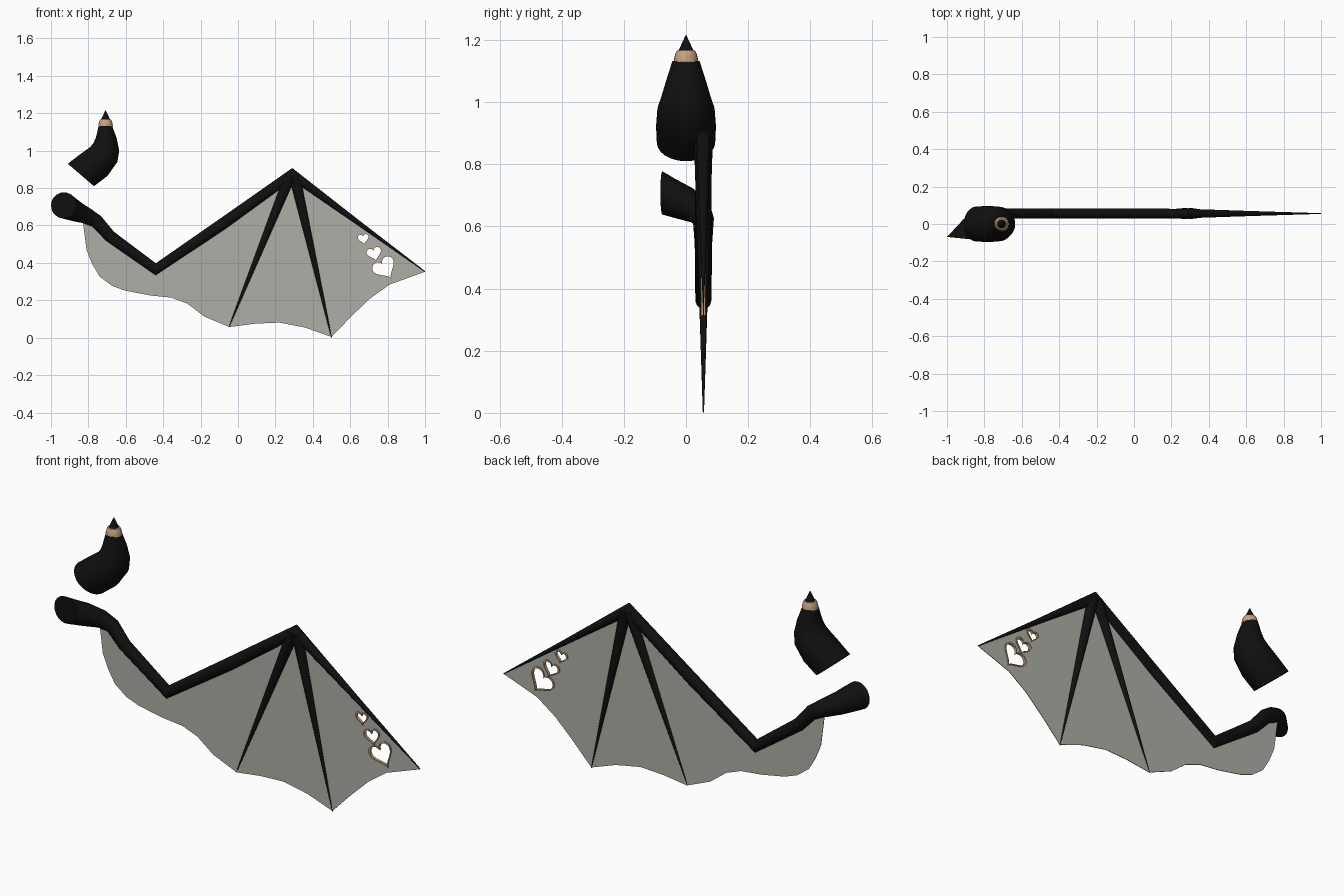
import bpy, bmesh, math
from mathutils import Vector, Matrix

if "Cube" in bpy.data.objects:
    bpy.data.objects.remove(bpy.data.objects["Cube"])

WING_Y = 0.056


def material(name, rgb):
    m = bpy.data.materials.new(name)
    m.diffuse_color = (*rgb, 1)
    m.use_nodes = True
    m.node_tree.nodes["Principled BSDF"].inputs["Base Color"].default_value = m.diffuse_color
    return m


BLACK = material("matte black", (0.005, 0.005, 0.005))
GREY = material("membrane grey", (0.42, 0.425, 0.38))
GOLD = material("rose gold", (0.56, 0.36, 0.21))


def add_object(name, mesh, mat, smooth=40):
    mesh.materials.clear()
    mesh.materials.append(mat)
    mesh.shade_smooth()
    mesh.set_sharp_from_angle(angle=math.radians(smooth))
    ob = bpy.data.objects.new(name, mesh)
    bpy.context.collection.objects.link(ob)
    return ob


def loft(name, rings, mat, sides=20, smooth=40, closed=False):
    """Skin a list of point rings; caps the ends unless closed into a loop."""
    bm = bmesh.new()
    vs = [[bm.verts.new(p) for p in ring] for ring in rings]
    n = len(vs[0])
    pairs = list(zip(vs, vs[1:])) + ([(vs[-1], vs[0])] if closed else [])
    for a, b in pairs:
        for i in range(n):
            j = (i + 1) % n
            bm.faces.new((a[i], a[j], b[j], b[i]))
    if not closed:
        bm.faces.new(vs[0][::-1])
        bm.faces.new(vs[-1])
    bmesh.ops.recalc_face_normals(bm, faces=bm.faces)
    mesh = bpy.data.meshes.new(name)
    bm.to_mesh(mesh)
    bm.free()
    return add_object(name, mesh, mat, smooth)


def ellipse(c, u, v, sides=20):
    c, u, v = Vector(c), Vector(u), Vector(v)
    return [c + u * math.cos(2 * math.pi * i / sides) + v * math.sin(2 * math.pi * i / sides)
            for i in range(sides)]


def limb(name, nodes, first_dir=None):
    """Tapered tube through nodes (x, y, z, in-plane radius, depth radius)."""
    pts = [Vector(n[:3]) for n in nodes]
    segs = [(b - a).normalized() for a, b in zip(pts, pts[1:])]
    rings = []
    for i, n in enumerate(nodes):
        t = (segs[max(i - 1, 0)] + segs[min(i, len(segs) - 1)]).normalized()
        if i == 0 and first_dir:
            t = Vector(first_dir).normalized()
        v = Vector((0, 0, 1)).cross(t) if abs(t.y) > 0.5 else Vector((0, 1, 0))
        v = (v - t * v.dot(t)).normalized()
        if abs(t.y) > 0.5:       # shoulder rings: keep the vertical axis as reference
            u = t.cross(v)
            v = v if v.x > 0 else -v
            v = u.cross(t)
        else:
            u = t.cross(v)
        # common start direction (the most upward point) avoids twisting
        up = Vector((0.35, 0, 1))
        up = (up - t * up.dot(t)).normalized()
        side = t.cross(up)
        if abs(t.y) < 0.3:
            up = u if u.z > 0 else -u
            side = t.cross(up)
        rings.append(ellipse(pts[i], up * n[3], side * n[4]))
    return loft(name, rings, BLACK)


# Wing arm: flared shoulder, elbow, wrist and leading finger in one tube
limb("wing_arm", [
    (-0.932, -0.076, 0.708, 0.070, 0.068),
    (-0.865, -0.005, 0.675, 0.055, 0.055),
    (-0.805, 0.040, 0.650, 0.043, 0.043),
    (-0.755, WING_Y, 0.622, 0.036, 0.034),
    (-0.685, WING_Y, 0.543, 0.032, 0.028),
    (-0.440, WING_Y, 0.366, 0.032, 0.026),
    (-0.086, WING_Y, 0.606, 0.031, 0.027),
    (0.290, WING_Y, 0.874, 0.033, 0.025),
    (0.640, WING_Y, 0.617, 0.013, 0.013),
    (1.000, WING_Y, 0.354, 0.002, 0.002),
], first_dir=(0.1, 1, 0))

# Two inner fingers
for name, top, tip in (("inner_finger", (0.278, 0.865), (-0.048, 0.058)),
                       ("middle_finger", (0.302, 0.865), (0.500, 0.002))):
    limb(name, [(top[0], WING_Y, top[1], 0.030, 0.030),
                (tip[0], WING_Y, tip[1], 0.002, 0.002)])


# Heart outline in the wing plane
def heart(cx, cz, size, tilt, n=40):
    pts = []
    for i in range(n):
        t = 2 * math.pi * i / n
        x = math.sin(t) ** 3
        z = (13 * math.cos(t) - 5 * math.cos(2 * t) - 2 * math.cos(3 * t)
             - math.cos(4 * t) + 2.5) / 16
        p = Matrix.Rotation(tilt, 2) @ Vector((x, z)) * size
        pts.append((cx + p.x, cz + p.y))
    return pts


HEARTS = [(0.788, 0.367, 0.070, math.radians(32)),
          (0.730, 0.446, 0.047, math.radians(15)),
          (0.671, 0.526, 0.037, math.radians(8))]
RIM = 0.008

# Membrane: filled outline with heart holes
outline = [(-0.83, 0.625), (-0.81, 0.47), (-0.78, 0.395), (-0.74, 0.327), (-0.675, 0.278),
           (-0.605, 0.252), (-0.47, 0.226), (-0.355, 0.214), (-0.27, 0.182), (-0.18, 0.113),
           (-0.046, 0.057), (0.09, 0.075), (0.22, 0.081), (0.36, 0.054), (0.50, 0.004),
           (0.61, 0.118), (0.705, 0.209), (0.81, 0.284), (0.998, 0.352), (0.64, 0.615),
           (0.29, 0.87), (-0.086, 0.606), (-0.44, 0.366), (-0.685, 0.543), (-0.76, 0.63)]
curve = bpy.data.curves.new("membrane_outline", 'CURVE')
curve.dimensions = '2D'
curve.fill_mode = 'BOTH'
curve.extrude = 0.0015
for loop in [outline] + [heart(x, z, s - RIM / 2, a) for x, z, s, a in HEARTS]:
    sp = curve.splines.new('POLY')
    sp.points.add(len(loop) - 1)
    for p, (x, z) in zip(sp.points, loop):
        p.co = (x, z, 0, 1)
    sp.use_cyclic_u = True
helper = bpy.data.objects.new("membrane_outline", curve)
bpy.context.collection.objects.link(helper)
deps = bpy.context.evaluated_depsgraph_get()
mesh = bpy.data.meshes.new_from_object(helper.evaluated_get(deps))
bpy.data.objects.remove(helper)
mesh.transform(Matrix.Translation((0, WING_Y, 0)) @ Matrix.Rotation(math.pi / 2, 4, 'X'))
add_object("wing_membrane", mesh, GREY, 20)

# Raised rims round the heart holes
for k, (x, z, s, a) in enumerate(HEARTS):
    inner, outer = heart(x, z, s - RIM, a), heart(x, z, s, a)
    d = 0.007
    rings = [[(i[0], WING_Y - d, i[1]), (o[0], WING_Y - d, o[1]),
              (o[0], WING_Y + d, o[1]), (i[0], WING_Y + d, i[1])]
             for i, o in zip(inner, outer)]
    loft(f"heart_rim_{k + 1}", rings, GOLD, closed=True)

# Horn base: left and right outline points with depth radius
horn = [(-0.910, 0.930, -0.770, 0.810, 0.094),
        (-0.845, 0.980, -0.698, 0.865, 0.0965),
        (-0.790, 1.020, -0.645, 0.940, 0.092),
        (-0.774, 1.038, -0.635, 1.000, 0.079),
        (-0.760, 1.070, -0.649, 1.068, 0.064),
        (-0.745, 1.132, -0.673, 1.132, 0.044)]
loft("horn_base", [ellipse(((a + c) / 2, 0, (b + d) / 2), ((c - a) / 2, 0, (d - b) / 2), (0, r, 0), 24)
                   for a, b, c, d, r in horn], BLACK, smooth=50)


# Horn collar and spike: round sections on a vertical axis
def turned(name, profile, mat):
    loft(name, [ellipse((-0.708, 0, z), (r, 0, 0), (0, r, 0), 24) for r, z in profile], mat)


turned("horn_collar", [(0.034, 1.124), (0.039, 1.130), (0.038, 1.142), (0.034, 1.157),
                       (0.029, 1.166), (0.022, 1.168)], GOLD)
turned("horn_spike", [(0.026, 1.160), (0.020, 1.175), (0.001, 1.216)], BLACK)
